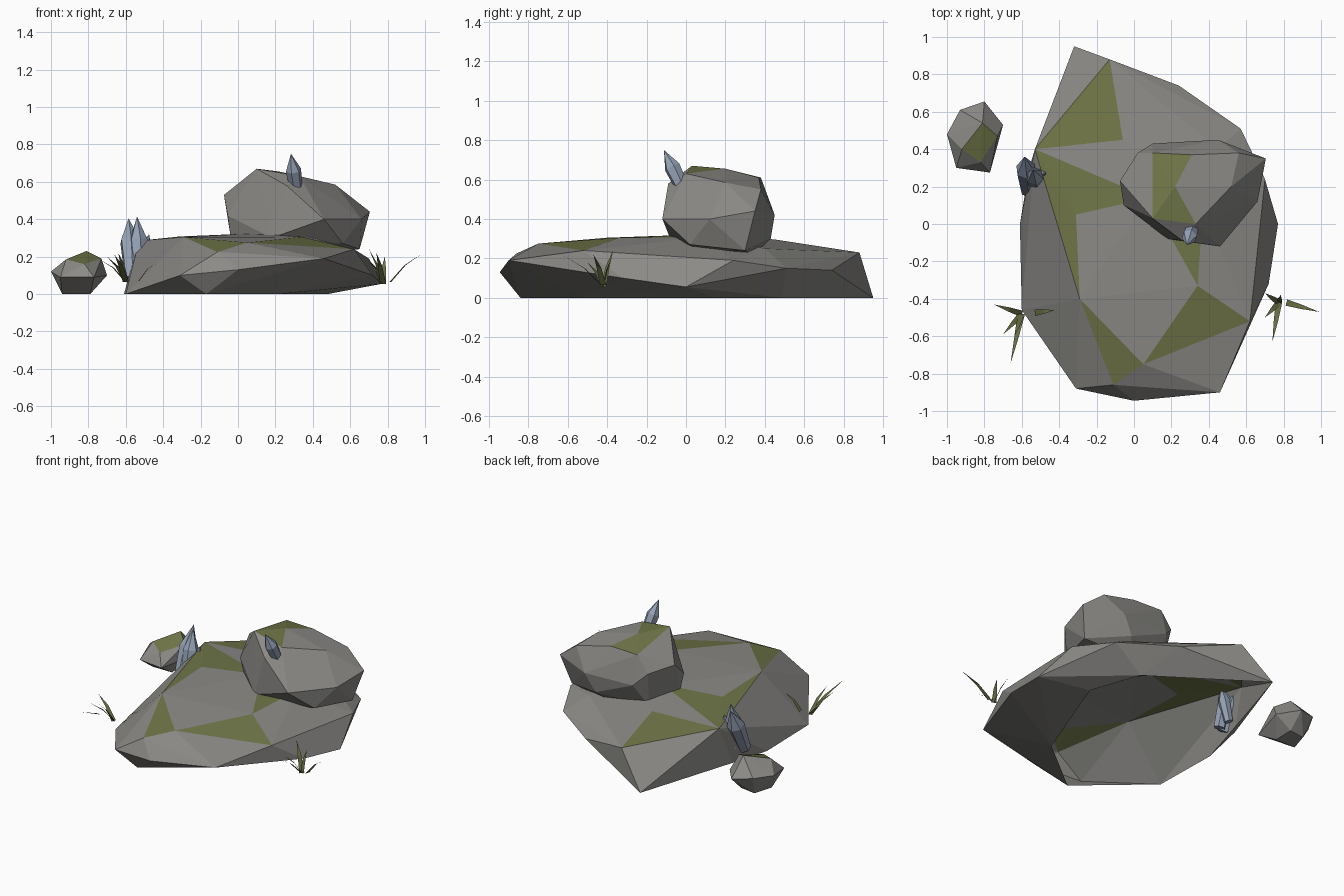
import bpy, bmesh
from mathutils import Vector

if "Cube" in bpy.data.objects:
    bpy.data.objects.remove(bpy.data.objects["Cube"])


def mat(name, rgb):
    m = bpy.data.materials.new(name)
    m.diffuse_color = (*rgb, 1)
    m.use_nodes = True
    m.node_tree.nodes["Principled BSDF"].inputs["Base Color"].default_value = m.diffuse_color
    return m


ROCK = mat("rock", (0.26, 0.255, 0.24))
MOSS = mat("moss", (0.16, 0.18, 0.065))
CRYSTAL = mat("crystal", (0.30, 0.36, 0.46))
GRASS = mat("grass", (0.14, 0.16, 0.06))


def finish(bm, name, mats):
    me = bpy.data.meshes.new(name)
    bm.to_mesh(me)
    bm.free()
    for m in mats:
        me.materials.append(m)
    ob = bpy.data.objects.new(name, me)
    bpy.context.collection.objects.link(ob)
    return ob


def inside(p, poly):
    hit = False
    for (x1, y1), (x2, y2) in zip(poly, poly[1:] + poly[:1]):
        if (y1 > p.y) != (y2 > p.y) and p.x < (x2 - x1) * (p.y - y1) / (y2 - y1) + x1:
            hit = not hit
    return hit


def stone(name, pts, moss, open_bottom=False):
    """Faceted hull; upward faces centred in a moss patch become green."""
    bm = bmesh.new()
    for p in pts:
        bm.verts.new(p)
    bmesh.ops.convex_hull(bm, input=bm.verts[:])
    bmesh.ops.delete(bm, geom=[v for v in bm.verts if not v.link_faces], context='VERTS')
    bmesh.ops.recalc_face_normals(bm, faces=bm.faces[:])
    for f in bm.faces:
        c = f.calc_center_median()
        if f.normal.z > 0.3 and any(inside(c, poly) for poly in moss):
            f.material_index = 1
    if open_bottom:
        low = [f for f in bm.faces if all(v.co.z < 0.005 for v in f.verts)]
        bmesh.ops.delete(bm, geom=low, context='FACES')
    return finish(bm, name, [ROCK, MOSS])


# Wide base slab, undercut at the front right and open underneath
stone("base_rock", [
    (-.61, 0, 0), (-.60, -.46, 0), (-.32, .95, 0), (-.17, -.84, 0), (.22, -.53, 0),
    (.48, .15, 0), (.36, .49, 0), (-.56, .30, .02),
    (-.31, -.88, .10), (0, -.945, .13), (.46, -.90, .19), (.77, 0, .055),
    (.72, -.32, .10), (.70, .24, .19), (.57, .51, .15), (.24, .74, .14),
    (-.13, .88, .23), (-.53, .40, .285), (-.11, -.86, .225), (.05, -.75, .275),
    (.62, -.52, .24), (-.29, -.40, .305), (-.31, .05, .308), (-.06, .45, .296),
    (.08, .14, .324), (.34, -.33, .306), (.37, .10, .308), (.45, .40, .25)],
    [[(-.53, .40), (-.13, .88), (-.06, .45)],
     [(-.53, .40), (.08, .14), (-.31, .05), (-.29, -.40)],
     [(.05, -.75), (.34, -.33), (.62, -.52)],
     [(-.29, -.40), (.05, -.75), (-.11, -.86)],
     [(.34, -.33), (.08, .14), (.37, .10)]], True)

# Boulder resting on the slab
stone("top_boulder", [
    (-.075, .23, .53), (-.055, .10, .42), (-.04, .12, .31), (.02, .38, .50),
    (.10, .03, .67), (.10, .38, .61), (.31, .37, .61), (.22, .20, .655),
    (.33, 0, .63), (.26, -.09, .58), (.52, .20, .585), (.56, .38, .55),
    (.705, .35, .44), (.66, .12, .40), (.46, -.12, .40), (.18, -.08, .30),
    (.45, .45, .42), (.10, .43, .42), (.65, .30, .24), (.56, .02, .27),
    (.30, .34, .21), (.05, .33, .26), (.30, .05, .23), (.38, .43, .30)],
    [[(.10, .38), (.31, .37), (.22, .20), (.33, 0), (.10, .03)]])

# Small loose stone
stone("small_stone", [
    (-1, .48, .12), (-.93, .61, .13), (-.80, .655, .11), (-.70, .53, .10),
    (-.77, .275, .09), (-.95, .30, .09), (-.92, .40, .185), (-.81, .54, .23),
    (-.82, .33, .16), (-.73, .47, .19), (-.79, .42, 0), (-.94, .42, 0),
    (-.90, .55, 0), (-.80, .55, .01)],
    [[(-.92, .40), (-.81, .54), (-.73, .47), (-.82, .33)]])


# Six-sided pointed crystals, from root to tip
def crystal(name, root, tip, r):
    root, axis = Vector(root), Vector(tip) - Vector(root)
    rot = axis.to_track_quat('Z', 'Y')
    bm = bmesh.new()
    bmesh.ops.create_cone(bm, cap_ends=True, segments=6, radius1=r * .75, radius2=r,
                          depth=axis.length * .62)
    for v in bm.verts:
        v.co.z += axis.length * .31
    top = max(bm.faces, key=lambda f: f.calc_center_median().z)
    bmesh.ops.poke(bm, faces=[top])
    max(bm.verts, key=lambda v: v.co.z - v.co.xy.length).co.z = axis.length
    for v in bm.verts:
        v.co = root + rot @ v.co
    finish(bm, name, [CRYSTAL])


crystal("side_crystal_tall", (-.565, .18, .08), (-.585, .36, .405), .056)
crystal("side_crystal_inner", (-.52, .20, .08), (-.54, .29, .415), .05)
crystal("side_crystal_short", (-.535, .27, .10), (-.475, .27, .32), .038)
crystal("top_crystal", (.318, 0, .52), (.283, -.112, .75), .042)


# Grass tufts made of thin, bending blades
def tuft(name, blades, w=.017):
    bm = bmesh.new()
    for root, tip in blades:
        a, b = Vector(root), Vector(tip)
        side = (b - a).cross(Vector((0, 0, 1))).normalized() * w
        mid = a.lerp(b, .45) + Vector((0, 0, .02))
        ring = [bm.verts.new(p) for p in
                (a - side, a + side, mid + side * .7, mid - side * .7, b)]
        bm.faces.new(ring[:4])
        bm.faces.new((ring[3], ring[2], ring[4]))
    finish(bm, name, [GRASS])


L, R = (-.60, -.48, .065), (.775, -.42, .055)
tuft("left_grass", [(L, (-.75, -.43, .19)), (L, (-.70, -.59, .20)),
                    (L, (-.66, -.745, .21)), (L, (-.64, -.60, .22)),
                    ((-.53, -.475, .07), (-.425, -.46, .17))])
tuft("right_grass", [(R, (.70, -.37, .24)), (R, (.70, -.50, .18)),
                     (R, (.74, -.63, .22)), (R, (.785, -.38, .20)),
                     ((.815, -.42, .065), (.99, -.47, .22))])
